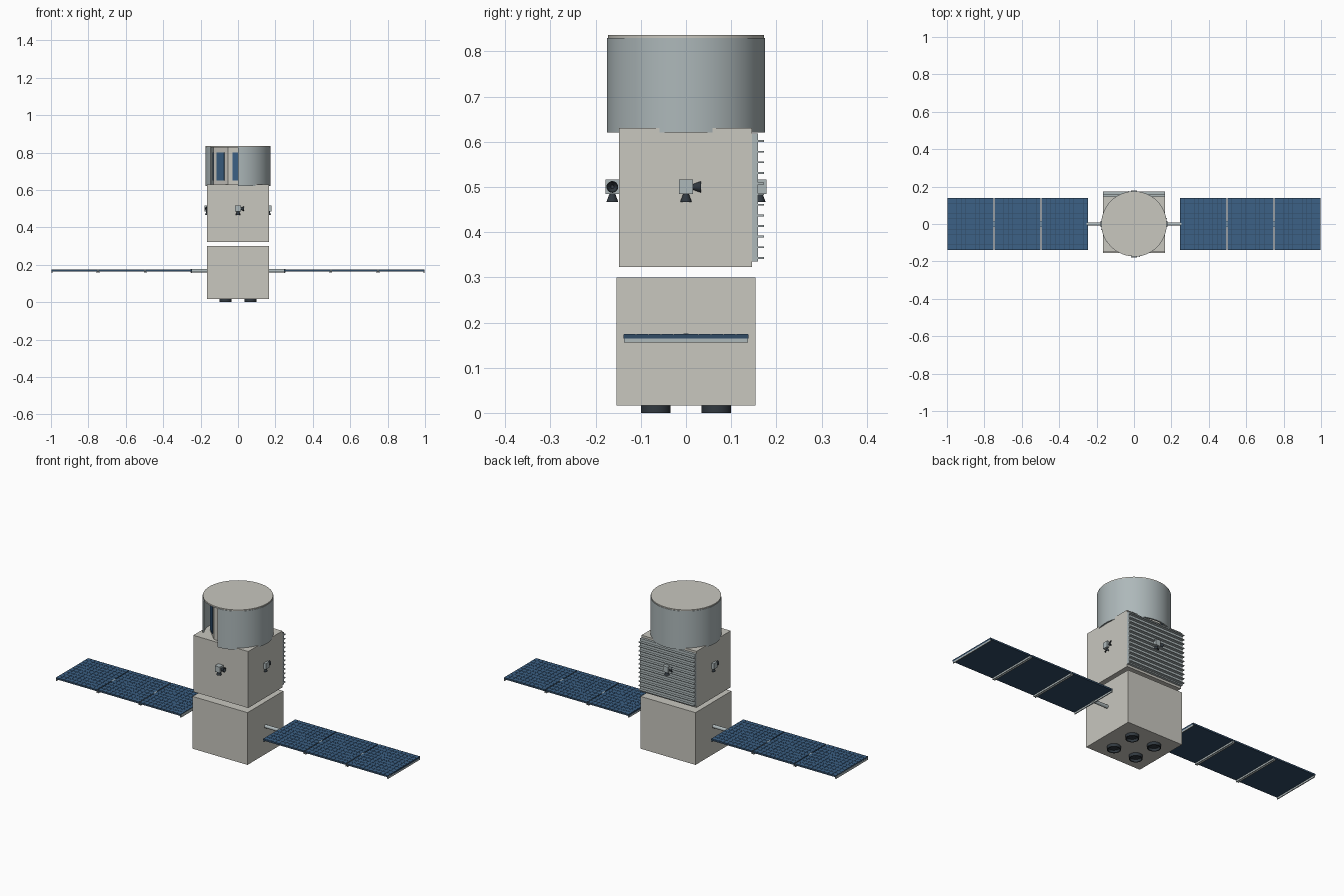
import bpy, bmesh
from math import radians, sin, cos, pi
from mathutils import Matrix, Vector

if "Cube" in bpy.data.objects:
    bpy.data.objects.remove(bpy.data.objects["Cube"])

def mat(name, c):
    m = bpy.data.materials.new(name)
    m.diffuse_color = (*c, 1)
    m.use_nodes = True
    m.node_tree.nodes["Principled BSDF"].inputs["Base Color"].default_value = m.diffuse_color
    return m

WHITE = mat("warm_white", (0.58, 0.57, 0.52))
STEEL = mat("pale_steel", (0.42, 0.48, 0.49))
CELL = mat("cell_blue", (0.045, 0.12, 0.24))
NAVY = mat("panel_navy", (0.03, 0.07, 0.13))
DARK = mat("nozzle_dark", (0.03, 0.04, 0.05))

def add_box(bm, lo, hi, m=Matrix.Identity(4)):
    lo, hi = Vector(lo), Vector(hi)
    bmesh.ops.create_cube(bm, size=1, matrix=m @ Matrix.Translation((lo + hi) / 2)
                          @ Matrix.Diagonal((*(hi - lo), 1)))

def add_lathe(bm, profile, m=Matrix.Identity(4), a0=0, a1=360, n=32):
    """Sweep a closed (radius, z) profile around z, full turn or part turn."""
    full = a1 - a0 >= 360
    rings = []
    for i in range(n if full else n + 1):
        a = radians(a0 + (a1 - a0) * i / n)
        rings.append([bm.verts.new(m @ Vector((r * cos(a), r * sin(a), z))) for r, z in profile])
    k = len(profile)
    for i in range(n):
        p, q = rings[i], rings[(i + 1) % len(rings)]
        for j in range(k):
            bm.faces.new((p[j], q[j], q[(j + 1) % k], p[(j + 1) % k]))
    if not full:
        bm.faces.new(rings[0])
        bm.faces.new(rings[-1][::-1])

def add_rod(bm, r1, r2, depth, m, n=24):
    bmesh.ops.create_cone(bm, cap_ends=True, segments=n, radius1=r1, radius2=r2, depth=depth, matrix=m)

def finish(bm, name, material, smooth=False):
    bmesh.ops.recalc_face_normals(bm, faces=bm.faces)
    me = bpy.data.meshes.new(name)
    bm.to_mesh(me)
    bm.free()
    me.materials.append(material)
    ob = bpy.data.objects.new(name, me)
    bpy.context.collection.objects.link(ob)
    if smooth:
        bpy.ops.object.select_all(action='DESELECT')
        ob.select_set(True)
        bpy.context.view_layer.objects.active = ob
        bpy.ops.object.shade_smooth_by_angle(angle=radians(35))
    return ob

def box(name, lo, hi, material):
    bm = bmesh.new()
    add_box(bm, lo, hi)
    return finish(bm, name, material)

T, R = Matrix.Translation, Matrix.Rotation

# Two separate body modules
box("service_module", (-0.165, -0.154, 0.016), (0.165, 0.154, 0.30), WHITE)
box("payload_module", (-0.165, -0.148, 0.323), (0.165, 0.146, 0.63), WHITE)

# Main engines: hollow cups under the service module
bm = bmesh.new()
for x in (-0.067, 0.067):
    for y in (-0.067, 0.067):
        add_lathe(bm, [(0.001, 0.02), (0.033, 0.02), (0.033, 0), (0.028, 0), (0.026, 0.012), (0.001, 0.012)],
                  T((x, y, 0)))
finish(bm, "main_engines", DARK, True)

# Telescope shroud with a window cut in the front left
bm = bmesh.new()
add_lathe(bm, [(0.175, 0.62), (0.175, 0.83), (0.167, 0.83), (0.167, 0.62)], a0=-90, a1=213, n=64)
finish(bm, "shroud", STEEL, True)
bm = bmesh.new()
add_rod(bm, 0.173, 0.173, 0.008, T((0, 0, 0.832)), 64)
finish(bm, "shroud_cap", WHITE, True)

# Eight-sided inner drum carrying blue panels
bm = bmesh.new()
add_rod(bm, 0.13 / cos(pi / 8), 0.13 / cos(pi / 8), 0.2, T((0, 0, 0.73)) @ R(pi / 8, 4, 'Z'), 8)
finish(bm, "inner_drum", WHITE)
bm = bmesh.new()
for i in range(8):
    add_box(bm, (0.128, -0.029, 0.65), (0.135, 0.029, 0.80), R(i * pi / 4, 4, 'Z'))
finish(bm, "drum_panels", CELL)

# Radiator on the back, with horizontal fins
bm = bmesh.new()
add_box(bm, (-0.165, 0.146, 0.335), (0.165, 0.159, 0.618))
for i in range(12):
    z = 0.343 + i * 0.0235
    add_box(bm, (-0.165, 0.158, z - 0.002), (0.165, 0.173, z + 0.002))
finish(bm, "radiator", STEEL)

# Attitude thruster pods, one per side
pods, jets = bmesh.new(), bmesh.new()
cup = [(0.001, 0), (0.006, 0), (0.013, 0.019), (0.011, 0.019), (0.004, 0.008), (0.001, 0.008)]
for i in range(4):
    m = R(i * pi / 2, 4, 'Z') @ T((0, -0.163, 0.5))
    add_box(pods, (-0.015, -0.015, -0.016), (0.015, 0.015, 0.016), m)
    add_lathe(jets, cup, m @ T((0.014, 0, 0)) @ R(pi / 2, 4, 'Y'), n=20)
    add_lathe(jets, cup, m @ T((0, 0, -0.014)) @ R(pi, 4, 'X'), n=20)
finish(pods, "thruster_pods", STEEL)
finish(jets, "thruster_nozzles", DARK, True)

# Solar wings: three panels a side, with cells, end bars, hinges and a boom
base, cells, bars, hinges = (bmesh.new() for _ in range(4))
P, NX, NY = 0.2517, 10, 10
for side in (0, pi):
    m = R(side, 4, 'Z')
    for k in range(3):
        x0, x1 = 0.245 + k * P + 0.002, 0.245 + (k + 1) * P - 0.002
        add_box(base, (x0, -0.138, 0.165), (x1, 0.138, 0.1735), m)
        for xb in (x0, x1 - 0.005):
            add_box(bars, (xb, -0.137, 0.156), (xb + 0.005, 0.137, 0.172), m)
        dx, dy = (x1 - x0) / NX, 0.276 / NY
        for i in range(NX):
            for j in range(NY):
                cx, cy = x0 + i * dx, -0.138 + j * dy
                add_box(cells, (cx + 0.001, cy + 0.001, 0.173), (cx + dx - 0.001, cy + dy - 0.001, 0.1745), m)
        if k:
            add_rod(hinges, 0.007, 0.007, 0.03, m @ T((x0 - 0.002, 0, 0.168)) @ R(pi / 2, 4, 'X'), 16)
    add_rod(hinges, 0.009, 0.009, 0.10, m @ T((0.205, 0, 0.168)) @ R(pi / 2, 4, 'Y'))
finish(base, "wing_panels", NAVY)
finish(cells, "solar_cells", CELL)
finish(bars, "wing_end_bars", STEEL)
finish(hinges, "wing_booms", STEEL, True)
